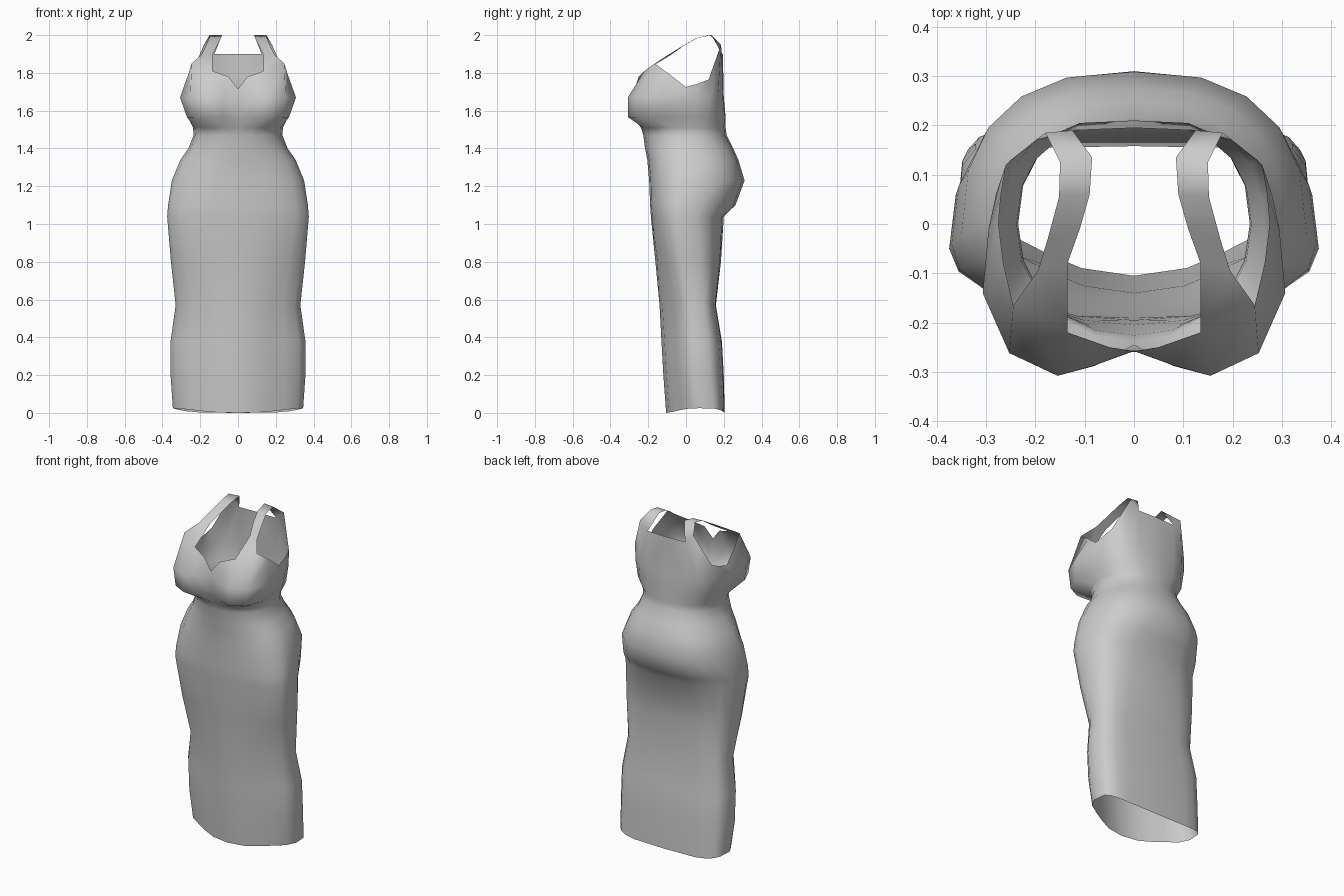
import bpy
import bmesh
from math import sin, cos, pi, radians

if "Cube" in bpy.data.objects:
    bpy.data.objects.remove(bpy.data.objects["Cube"])

# One plain cloth colour
cloth = bpy.data.materials.new("grey_cloth")
cloth.use_nodes = True
colour = (0.6, 0.6, 0.6, 1)
cloth.diffuse_color = colour
cloth.node_tree.nodes["Principled BSDF"].inputs["Base Color"].default_value = colour

STEPS = 10  # columns from centre front to centre back on one side


def half_ring(z, width, y_side, y_front, y_back, front_power, back_power, groove, side_lift=0):
    """Half of a horizontal section, from centre front round the left side to centre back."""
    points = []
    for i in range(STEPS + 1):
        angle = pi * (i / STEPS - 0.5)
        is_front = angle < 0
        power = 2 / (front_power if is_front else back_power)
        x = width * max(cos(angle), 0) ** power
        reach = (y_side - y_front) if is_front else (y_back - y_side)
        y = reach * abs(sin(angle)) ** power
        if is_front:
            shrink = 1 - groove * sin(2 * angle) ** 2
            x, y = x * shrink, -y * shrink
        if i in (0, STEPS):
            x = 0
        points.append((x, y_side + y, z + side_lift * cos(angle) ** 2))
    return points


def loft(bm, rows):
    """Skin rows of points with quads."""
    grid = [[bm.verts.new(p) for p in row] for row in rows]
    for low, high in zip(grid, grid[1:]):
        for i in range(len(low) - 1):
            bm.faces.new((low[i], low[i + 1], high[i + 1], high[i]))


# Skirt sections from hem to underbust:
# height, half width, widest y, front y, back y, front power, back power, groove
sections = [
    (0, 0.345, 0.07, -0.105, 0.205, 2.1, 4.5, 0.13, 0.025),
    (0.2, 0.357, 0.04, -0.12, 0.2, 2.1, 4, 0.16),
    (0.38, 0.357, 0.03, -0.13, 0.19, 2.1, 4, 0.16),
    (0.57, 0.33, 0.02, -0.14, 0.158, 2.1, 4, 0.14),
    (0.8, 0.355, -0.02, -0.162, 0.185, 2.2, 3.2, 0.08),
    (1.04, 0.375, -0.05, -0.186, 0.2, 2.2, 2.8, 0.02),
    (1.1, 0.37, -0.04, -0.19, 0.262, 2.2, 2.5, 0),
    (1.23, 0.35, -0.02, -0.195, 0.31, 2.1, 2.5, 0),
    (1.34, 0.305, 0, -0.205, 0.277, 2.1, 2.4, 0),
    (1.4, 0.263, 0, -0.217, 0.25, 2.1, 2.3, 0),
    (1.47, 0.235, 0, -0.226, 0.215, 2.1, 2.3, 0),
    (1.51, 0.238, 0, -0.238, 0.21, 2.1, 2.3, 0),
]
rows = [half_ring(*s) for s in sections]

# Bust sections, centre front to centre back
bust_low = [(0, -0.245), (0.08, -0.288), (0.155, -0.306), (0.235, -0.265), (0.27, -0.18),
            (0.265, -0.03), (0.26, 0.05), (0.24, 0.12), (0.19, 0.17), (0.11, 0.205), (0, 0.21)]
bust_full = [(0, -0.258), (0.08, -0.287), (0.155, -0.308), (0.253, -0.262), (0.307, -0.14),
             (0.295, -0.01), (0.28, 0.06), (0.25, 0.13), (0.2, 0.17), (0.12, 0.195), (0, 0.2)]
rows.append([(x, y, 1.565) for x, y in bust_low])
rows.append([(x, y, 1.67) for x, y in bust_full])

# Top edge: sweetheart neckline, strap base, armhole, back neckline
top_edge = [(0, -0.26, 1.715), (0.05, -0.25, 1.78), (0.135, -0.22, 1.81),
            (0.245, -0.165, 1.85), (0.265, -0.08, 1.787), (0.275, 0, 1.725), (0.27, 0.06, 1.742),
            (0.26, 0.12, 1.765), (0.18, 0.185, 1.95), (0.125, 0.19, 1.9), (0, 0.195, 1.9)]
rows.append(top_edge)

# Shoulder strap: inner and outer edge pairs, welded to the bodice at both ends
strap = [
    (top_edge[2], top_edge[3]),
    ((0.135, -0.08, 1.895), (0.195, -0.095, 1.895)),
    ((0.11, -0.01, 1.945), (0.175, -0.03, 1.935)),
    ((0.09, 0.06, 1.985), (0.152, 0.055, 1.985)),
    ((0.085, 0.135, 2), (0.15, 0.125, 2)),
    (top_edge[9], top_edge[8]),
]

bm = bmesh.new()
loft(bm, rows)
loft(bm, strap)
bmesh.ops.remove_doubles(bm, verts=bm.verts, dist=0.0005)
bmesh.ops.recalc_face_normals(bm, faces=bm.faces)
mesh = bpy.data.meshes.new("dress")
bm.to_mesh(mesh)
bm.free()
mesh.materials.append(cloth)
dress = bpy.data.objects.new("dress", mesh)
bpy.context.collection.objects.link(dress)

# Mirror to the right side and shade smooth
bpy.ops.object.select_all(action="DESELECT")
bpy.context.view_layer.objects.active = dress
dress.select_set(True)
mirror = dress.modifiers.new("mirror", "MIRROR")
mirror.use_clip = True
bpy.ops.object.modifier_apply(modifier=mirror.name)
bpy.ops.object.shade_smooth_by_angle(angle=radians(80))
